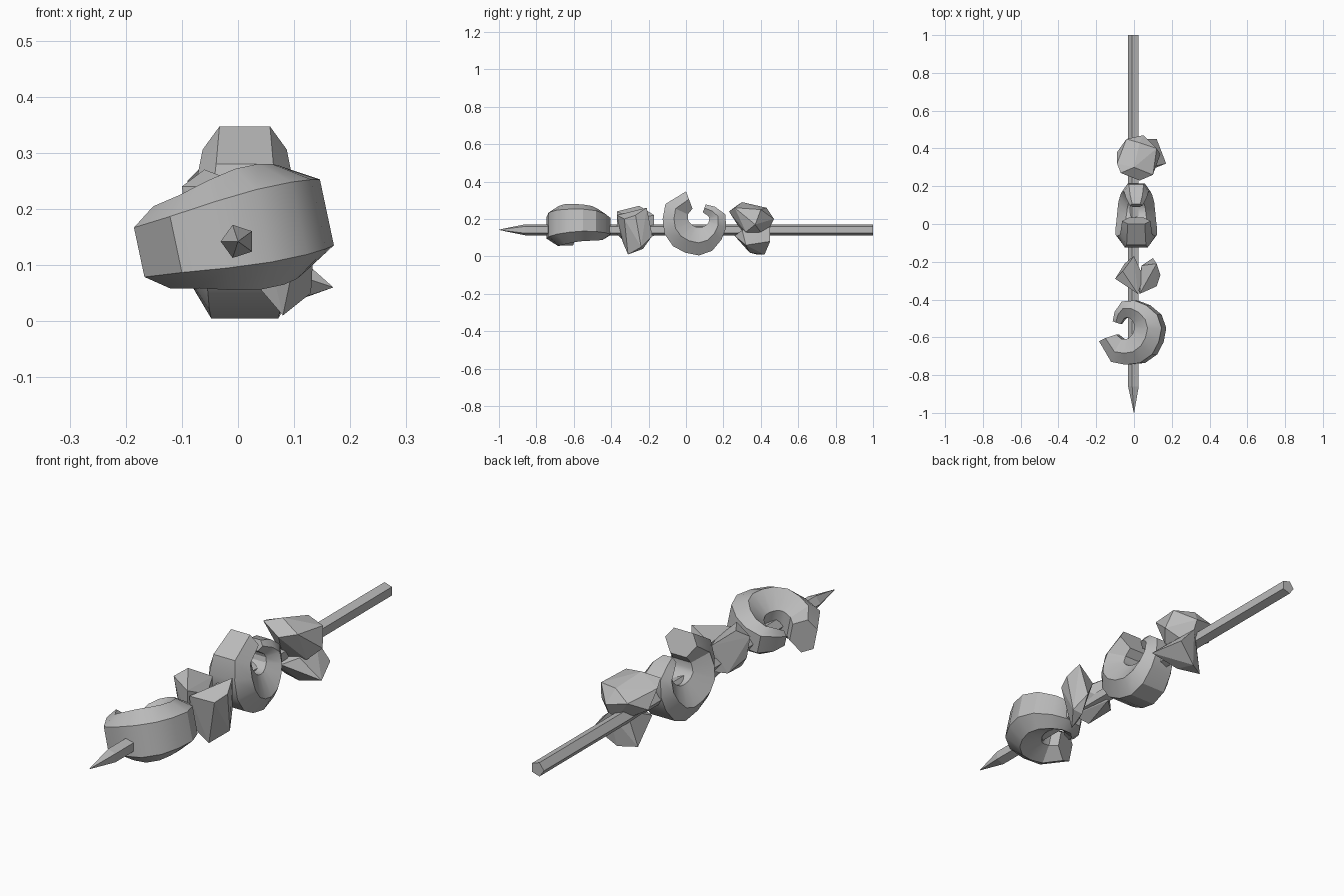
import bpy, bmesh, math
from mathutils import Matrix, Vector

if "Cube" in bpy.data.objects:
    bpy.data.objects.remove(bpy.data.objects["Cube"])


def material(name, rgb):
    m = bpy.data.materials.new(name)
    m.use_nodes = True
    m.diffuse_color = (*rgb, 1)
    m.node_tree.nodes["Principled BSDF"].inputs["Base Color"].default_value = (*rgb, 1)
    return m


grey = material("plain grey", (0.5, 0.5, 0.5))


def finish(bm, name, smooth=None):
    bmesh.ops.recalc_face_normals(bm, faces=bm.faces)
    mesh = bpy.data.meshes.new(name)
    bm.to_mesh(mesh)
    bm.free()
    mesh.materials.append(grey)
    ob = bpy.data.objects.new(name, mesh)
    bpy.context.collection.objects.link(ob)
    if smooth:
        bpy.ops.object.select_all(action="DESELECT")
        ob.select_set(True)
        bpy.context.view_layer.objects.active = ob
        bpy.ops.object.shade_smooth_by_angle(angle=math.radians(smooth))


def loft(rings, name, matrix=Matrix(), smooth=None):
    """Skin a row of equal rings and cap both ends."""
    bm = bmesh.new()
    rows = [[bm.verts.new(matrix @ Vector(p)) for p in ring] for ring in rings]
    n = len(rows[0])
    for a, b in zip(rows, rows[1:]):
        for i in range(n):
            j = (i + 1) % n
            bm.faces.new((a[i], a[j], b[j], b[i]))
    bm.faces.new(rows[0])
    bm.faces.new(rows[-1])
    finish(bm, name, smooth)


def chunk(name, points):
    """Faceted lump around a few corner points."""
    bm = bmesh.new()
    for p in points:
        bm.verts.new(p)
    res = bmesh.ops.convex_hull(bm, input=bm.verts)
    loose = {g for g in res["geom_interior"] if isinstance(g, bmesh.types.BMVert)}
    bmesh.ops.delete(bm, geom=list(loose), context="VERTS")
    finish(bm, name)


# Five-sided stick with a sharp front point
def pentagon(y, r):
    return [(-r * math.cos(k * math.tau / 5), y, 0.142 + r * math.sin(k * math.tau / 5))
            for k in range(5)]


loft([pentagon(-1, 0.001), pentagon(-0.86, 0.031), pentagon(1, 0.031)], "stick")

# Curled shrimp body: outer (y, z), inner (y, z), half width
curl = [
    (0, .347, .035, .255, .075), (-.11, .28, .01, .225, .085),
    (-.125, .20, .01, .20, .10), (-.115, .12, .015, .185, .11),
    (-.07, .055, .03, .17, .11), (-.005, .02, .045, .16, .105),
    (.07, .005, .065, .155, .10), (.14, .03, .085, .155, .095),
    (.19, .09, .105, .165, .085), (.215, .155, .12, .18, .075),
    (.21, .225, .125, .20, .065), (.155, .265, .12, .215, .055),
    (.105, .278, .09, .235, .035)]
section = [(0, -.6), (0, .6), (.45, 1), (1, .5), (1, -.5), (.45, -1)]
rings = [[(w * s, oy + (iy - oy) * t, oz + (iz - oz) * t) for t, s in section]
         for oy, oz, iy, iz, w in curl]

loft(rings, "middle_shrimp", Matrix.Translation((.012, 0, 0)), 30)
lay_down = Matrix(((0, 0, -1, .167), (0, 1, 0, -.62), (1, 0, 0, 0), (0, 0, 0, 1)))
tilt = Matrix.Translation((0, 0, .16)) @ Matrix.Rotation(math.radians(-12), 4, "Y")
loft(rings, "front_shrimp", tilt @ lay_down, 30)

# Vegetable pieces, each made of two lumps
chunk("front_chunk_upper", [
    (-.10, -.29, .24), (-.06, -.25, .27), (.02, -.37, .24), (0, -.17, .22),
    (-.09, -.28, .15), (0, -.17, .11), (.02, -.37, .12), (.05, -.28, .2),
    (-.03, -.33, .08), (-.05, -.21, .1)])
chunk("front_chunk_lower", [
    (.12, -.21, .26), (.14, -.27, .22), (.12, -.33, .2), (.03, -.37, .22),
    (.08, -.31, .01), (.13, -.24, .05), (.09, -.23, .04), (.02, -.34, .08),
    (.04, -.22, .2), (.1, -.18, .11)])
chunk("back_chunk_upper", [
    (-.07, .27, .27), (.03, .23, .24), (.10, .26, .26), (.12, .40, .25),
    (.05, .47, .2), (.03, .43, .26), (-.04, .45, .22), (-.09, .38, .18),
    (-.09, .32, .25), (0, .30, .29), (.05, .42, .1), (0, .3, .13),
    (.1, .32, .13), (.14, .37, .17)])
chunk("back_chunk_lower", [
    (.17, .32, .06), (.12, .45, .08), (-.04, .38, .01), (.03, .42, .01),
    (.05, .34, .02), (-.03, .27, .1), (.02, .26, .11), (.05, .45, .16),
    (0, .4, .16), (.08, .3, .14)])
